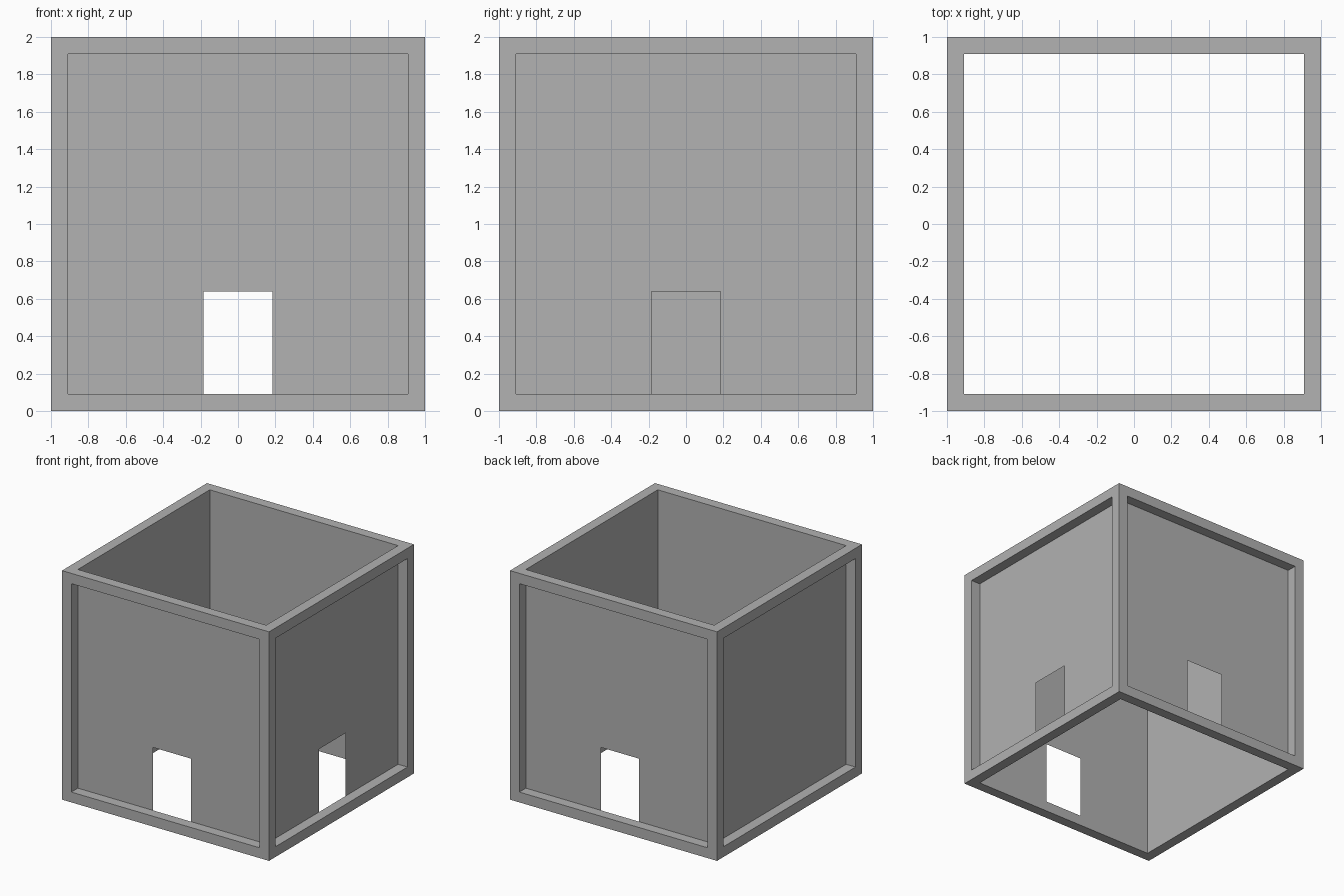
import bpy
import bmesh
import math
from mathutils import Matrix

cube = bpy.data.objects.get("Cube")
if cube:
    bpy.data.objects.remove(cube, do_unlink=True)

BAR = 0.09            # width of the frame bars
INNER = 1 - BAR       # distance from the axis to the wall panels
DOOR_HALF, DOOR_TOP = 0.185, 0.64

grey = bpy.data.materials.new("plain grey")
grey.use_nodes = True
grey.diffuse_color = (0.445, 0.445, 0.445, 1)
grey.node_tree.nodes["Principled BSDF"].inputs["Base Color"].default_value = grey.diffuse_color


def add_object(name, bm):
    mesh = bpy.data.meshes.new(name)
    bm.to_mesh(mesh)
    bm.free()
    mesh.materials.append(grey)
    obj = bpy.data.objects.new(name, mesh)
    bpy.context.collection.objects.link(obj)
    return obj


# Frame: each side of a cube is inset and pushed in, then opened up
bm = bmesh.new()
bmesh.ops.create_cube(bm, size=2, matrix=Matrix.Translation((0, 0, 1)))
sides = bm.faces[:]
bmesh.ops.inset_individual(bm, faces=sides, thickness=BAR, use_even_offset=True)
caps = bmesh.ops.extrude_discrete_faces(bm, faces=sides)["faces"]
for cap in caps:
    cap.normal_update()
    bmesh.ops.translate(bm, verts=cap.verts[:], vec=cap.normal * -BAR)
bmesh.ops.delete(bm, geom=caps, context='FACES_ONLY')
bmesh.ops.remove_doubles(bm, verts=bm.verts[:], dist=0.001)
bmesh.ops.recalc_face_normals(bm, faces=bm.faces[:])
add_object("frame", bm)


# Wall panels: single sheets set at the inner edge of the frame
def add_wall(name, turns, door):
    outline = [(INNER, BAR), (INNER, 2 - BAR), (-INNER, 2 - BAR), (-INNER, BAR)]
    if door:
        outline += [(-DOOR_HALF, BAR), (-DOOR_HALF, DOOR_TOP),
                    (DOOR_HALF, DOOR_TOP), (DOOR_HALF, BAR)]
    bm = bmesh.new()
    bm.faces.new([bm.verts.new((x, -INNER, z)) for x, z in outline])
    wall = add_object(name, bm)
    wall.rotation_euler.z = turns * math.pi / 2


add_wall("front_wall", 0, True)
add_wall("left_wall", 1, True)
add_wall("back_wall", 2, True)
add_wall("right_wall", 3, False)
